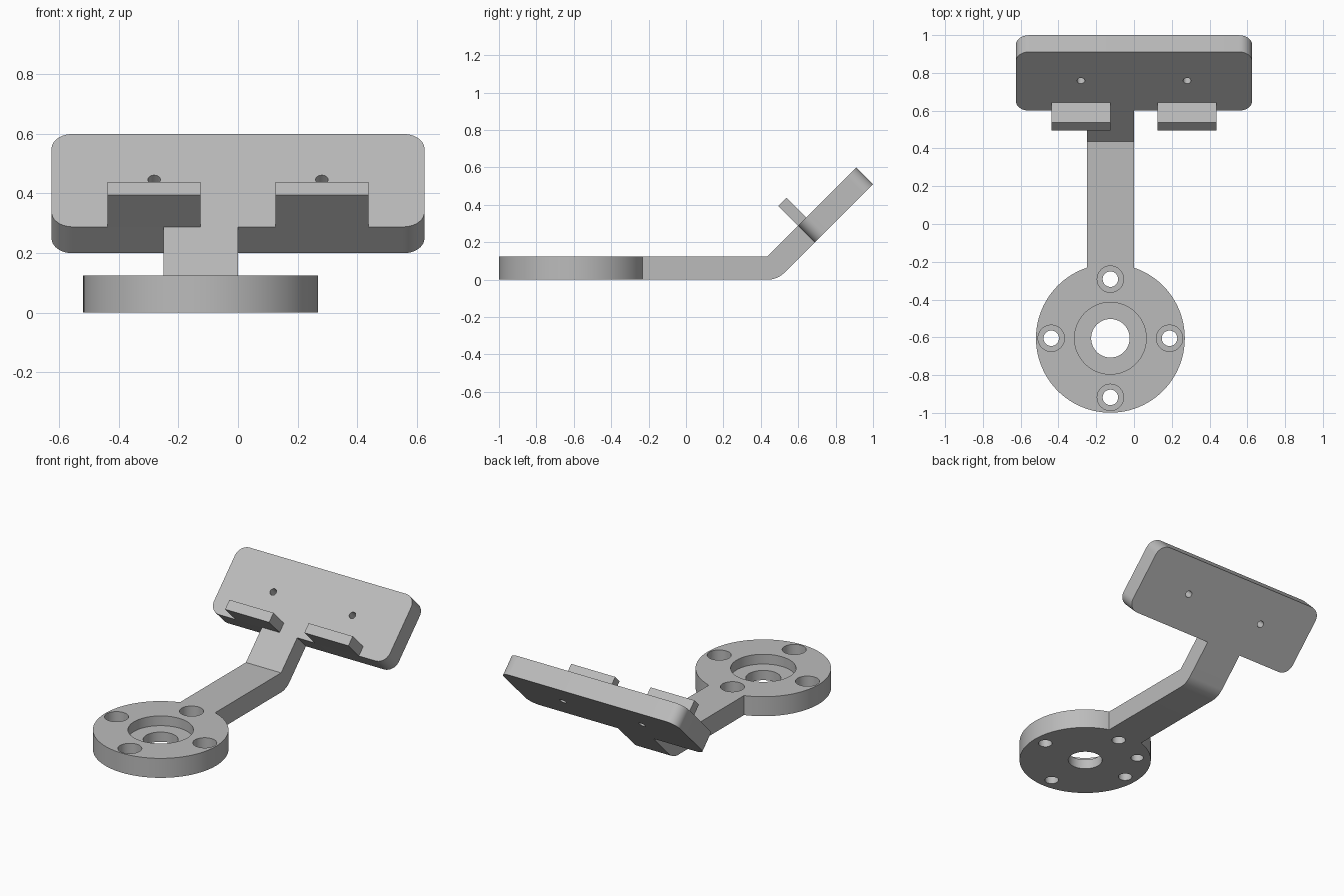
import bpy, bmesh, math
from mathutils import Matrix, Vector

if "Cube" in bpy.data.objects:
    bpy.data.objects.remove(bpy.data.objects["Cube"], do_unlink=True)

grey = bpy.data.materials.new("light_grey")
grey.use_nodes = True
colour = (0.5, 0.5, 0.5, 1)
grey.diffuse_color = colour
grey.node_tree.nodes["Principled BSDF"].inputs["Base Color"].default_value = colour

T = 0.125                                  # stock thickness
ARM_X = -0.125                             # arm and disc centre line
DISC_Y, DISC_R = -0.605, 0.394
BEND_Y = 0.437
TILT = math.radians(45)
FOOT = Vector((0, 0.6, 0.288))             # lower front edge of the tilted plate
TILTED = Matrix.Translation(FOOT) @ Matrix.Rotation(TILT, 4, "X")


def prism(name, outline, depth, matrix=Matrix()):
    """Extrude a 2D outline along its local z axis, then place it."""
    bm = bmesh.new()
    face = bm.faces.new([bm.verts.new((x, y, 0)) for x, y in outline])
    made = bmesh.ops.extrude_face_region(bm, geom=[face])
    verts = [v for v in made["geom"] if isinstance(v, bmesh.types.BMVert)]
    bmesh.ops.translate(bm, verts=verts, vec=(0, 0, depth))
    bm.transform(matrix)
    bmesh.ops.recalc_face_normals(bm, faces=bm.faces)
    mesh = bpy.data.meshes.new(name)
    bm.to_mesh(mesh)
    bm.free()
    mesh.materials.append(grey)
    obj = bpy.data.objects.new(name, mesh)
    bpy.context.collection.objects.link(obj)
    return obj


def arc(cx, cy, r, start, end, n):
    angles = [math.radians(start + (end - start) * i / n) for i in range(n + 1)]
    return [(cx + r * math.cos(a), cy + r * math.sin(a)) for a in angles]


def circle(r, n):
    return arc(0, 0, r, 0, 360, n)[:-1]


def rect(x0, x1, y0, y1):
    return [(x0, y0), (x1, y0), (x1, y1), (x0, y1)]


def cut(target, r, n, depth, matrix):
    """Subtract a cylinder from the target and discard the cutter."""
    cutter = prism("cutter", circle(r, n), depth, matrix)
    cutter.hide_render = True
    mod = target.modifiers.new("cut", "BOOLEAN")
    mod.operation, mod.solver, mod.object = "DIFFERENCE", "EXACT", cutter
    bpy.context.view_layer.objects.active = target
    bpy.ops.object.modifier_apply(modifier=mod.name)
    bpy.data.objects.remove(cutter, do_unlink=True)


def at(x, y, z):
    return Matrix.Translation((x, y, z))


# Round base disc with a stepped centre bore
disc = prism("base_disc", circle(DISC_R, 96), T, at(ARM_X, DISC_Y, 0))
cut(disc, 0.19, 64, T, at(ARM_X, DISC_Y, T / 2))
cut(disc, 0.102, 48, 2 * T, at(ARM_X, DISC_Y, -T / 2))

# Four counterbored screw holes around the disc
BOLT_R = 0.313
for i in range(4):
    a = i * math.pi / 2
    x, y = ARM_X + BOLT_R * math.cos(a), DISC_Y + BOLT_R * math.sin(a)
    cut(disc, 0.07, 32, T, at(x, y, T / 2 - 0.005))
    cut(disc, 0.041, 32, 2 * T, at(x, y, -T / 2))

# Blind locating hole in the underside
a = math.radians(135)
cut(disc, 0.038, 32, T, at(ARM_X + BOLT_R * math.cos(a),
                           DISC_Y + BOLT_R * math.sin(a), -T / 2))

# Bent arm: side profile in (y, z), rounded on the outside of the bend
end_low = TILTED @ Vector((0, 0, -T))
profile = [(DISC_Y + DISC_R * 0.8, 0)]
profile += arc(BEND_Y, T, T, -90, -45, 12)
profile += [(end_low.y, end_low.z), (FOOT.y, FOOT.z), (BEND_Y, T),
            (DISC_Y + DISC_R * 0.8, T)]
# Local x, y, z become world y, z, x
side_on = Matrix(((0, 0, 1, -2 * T), (1, 0, 0, 0), (0, 1, 0, 0), (0, 0, 0, 1)))
arm = prism("bent_arm", profile, 2 * T, side_on)
cut(arm, DISC_R, 96, 3 * T, at(ARM_X, DISC_Y, -T))

# Tilted back plate with rounded corners
W, H, R = 0.625, 0.44, 0.07
outline = []
for cx, cy, start in ((W - R, H - R, 0), (R - W, H - R, 90),
                      (R - W, R, 180), (W - R, R, 270)):
    outline += arc(cx, cy, R, start, start + 90, 10)
plate = prism("back_plate", outline, T, TILTED @ at(0, 0, -T))

# Plate screw holes and the two support ledges
for name, s in (("right", -1), ("left", 1)):
    cut(plate, 0.021, 24, 2 * T, TILTED @ at(s * 0.281, 0.224, -1.5 * T))
    x0, x1 = sorted((s * 0.125, s * 0.4375))
    prism(name + "_ledge", rect(x0, x1, 0, T / 2), 0.15, TILTED)

# Smooth the round walls, keep the machined edges crisp
for obj in (disc, arm, plate):
    bpy.ops.object.select_all(action="DESELECT")
    obj.select_set(True)
    bpy.context.view_layer.objects.active = obj
    bpy.ops.object.shade_smooth_by_angle(angle=math.radians(30))
